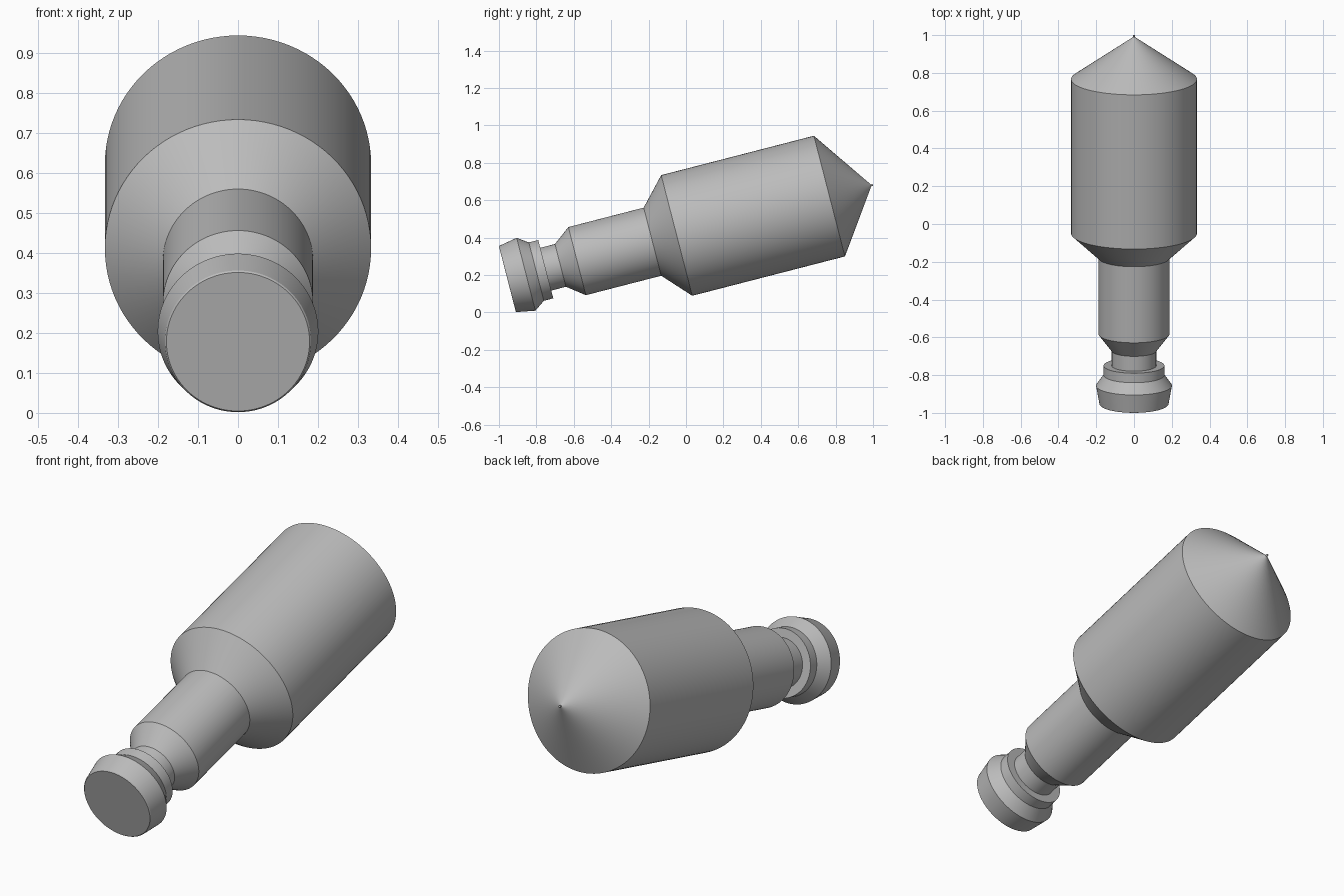
import bpy
import bmesh
from math import radians, sin, cos, tau
from mathutils import Matrix

cube = bpy.data.objects.get("Cube")
if cube:
    bpy.data.objects.remove(cube, do_unlink=True)

SEGMENTS = 96
TILT = radians(14.45)

grey = bpy.data.materials.new("plain_grey")
grey.use_nodes = True
colour = (0.5, 0.5, 0.5, 1)
grey.diffuse_color = colour
grey.node_tree.nodes["Principled BSDF"].inputs["Base Color"].default_value = colour


def lathe(name, profile):
    """Turn (distance, radius) points around the y axis, capping both ends."""
    bm = bmesh.new()
    rings = [[bm.verts.new((r * cos(tau * i / SEGMENTS), t, r * sin(tau * i / SEGMENTS)))
              for i in range(SEGMENTS)] for t, r in profile]
    for a, b in zip(rings, rings[1:]):
        for i in range(SEGMENTS):
            j = (i + 1) % SEGMENTS
            bm.faces.new((a[i], a[j], b[j], b[i]))
    bm.faces.new(rings[0])
    bm.faces.new(rings[-1])
    bmesh.ops.recalc_face_normals(bm, faces=bm.faces)
    mesh = bpy.data.meshes.new(name)
    bm.to_mesh(mesh)
    bm.free()
    mesh.materials.append(grey)
    obj = bpy.data.objects.new(name, mesh)
    bpy.context.collection.objects.link(obj)
    # lean the axis upward toward the back
    obj.matrix_world = Matrix.Translation((0, -0.955, 0.178)) @ Matrix.Rotation(TILT, 4, "X")
    bpy.ops.object.select_all(action="DESELECT")
    obj.select_set(True)
    bpy.context.view_layer.objects.active = obj
    bpy.ops.object.shade_smooth_by_angle(angle=radians(15))
    return obj


lathe("turned_body", [
    (0, 0.179), (0.004, 0.183),          # front face with softened rim
    (0.103, 0.201), (0.160, 0.161),      # end knob
    (0.212, 0.161), (0.212, 0.118),      # collar step
    (0.293, 0.118), (0.385, 0.188),      # neck and flare
    (0.801, 0.188), (0.935, 0.333),      # barrel and shoulder
    (1.778, 0.333), (2.008, 0.005),      # main cylinder and cone
    (2.018, 0.005),                      # tiny tip
])
